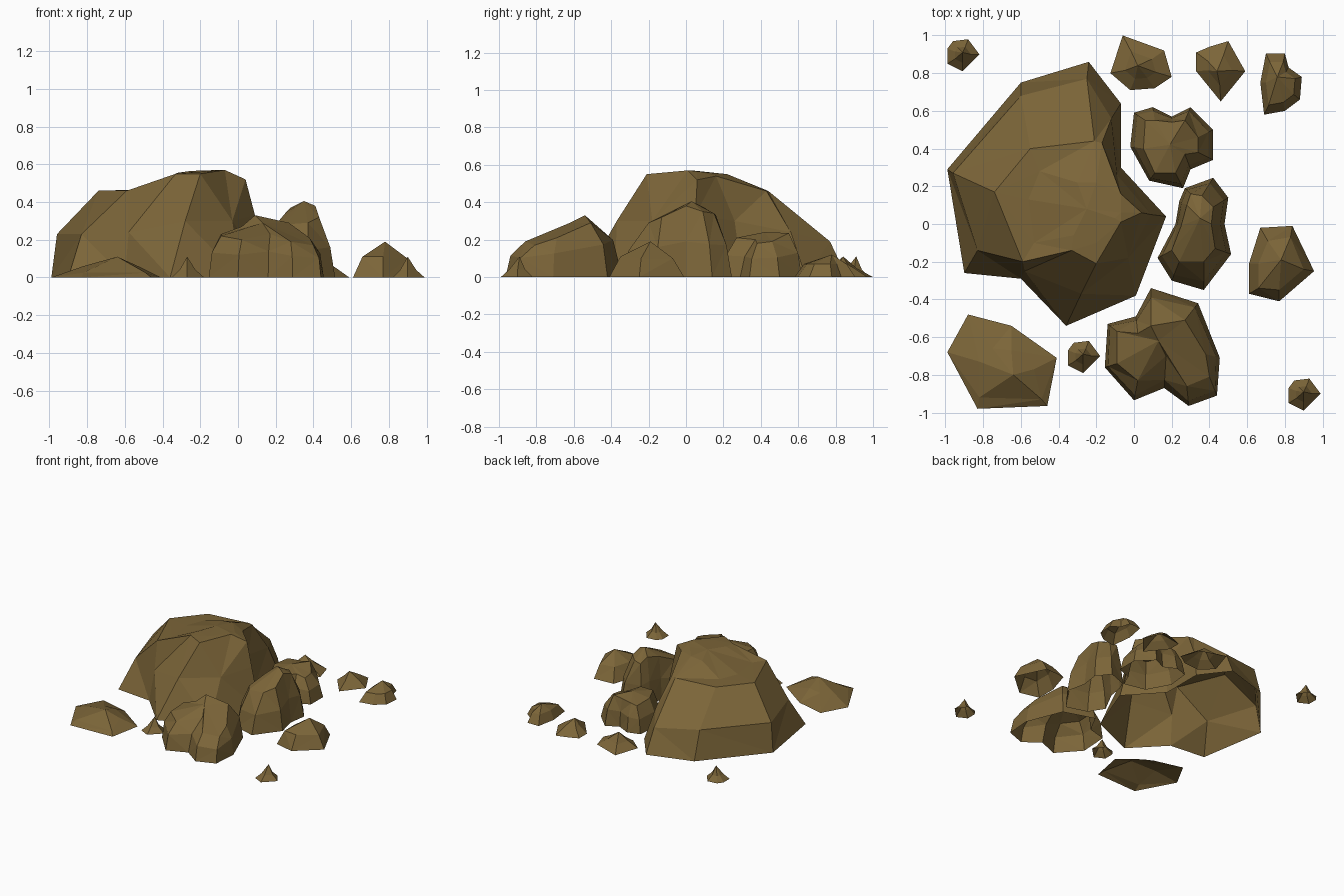
import bpy
import bmesh

stone = bpy.data.materials.new("brown_stone")
stone.diffuse_color = (0.20, 0.13, 0.04, 1)


def rock(name, rings, apex):
    """Loft clockwise rings upward, close with a fan; underside stays open."""
    bm = bmesh.new()
    loops = [[bm.verts.new(p if len(p) == 3 else (*p, 0)) for p in r] for r in rings]
    n = len(loops[0])
    top = bm.verts.new(apex)
    for i in range(n):
        j = (i + 1) % n
        for a, b in zip(loops, loops[1:]):
            bm.faces.new((a[j], a[i], b[i], b[j]))
        bm.faces.new((loops[-1][j], loops[-1][i], top))
    # split warped quads so every facet is flat
    bmesh.ops.triangulate(bm, faces=bm.faces[:])
    mesh = bpy.data.meshes.new(name)
    bm.to_mesh(mesh)
    bm.free()
    mesh.materials.append(stone)
    obj = bpy.data.objects.new(name, mesh)
    bpy.context.collection.objects.link(obj)


def between(base, top, inset, rise):
    """Bulging shoulder ring between a base outline and a top ring."""
    return [(b[0] + (t[0] - b[0]) * inset, b[1] + (t[1] - b[1]) * inset, t[2] * rise)
            for b, t in zip(base, top)]


def shrink(base, centre, factor, z):
    """Copy of an outline pulled towards a centre and raised."""
    return [(centre[0] + (x - centre[0]) * factor,
             centre[1] + (y - centre[1]) * factor, z) for x, y in base]


# Main boulder, with a lower shelf on its left
base = [(-.99, .29), (-.60, .75), (-.24, .86), (-.07, .64), (-.07, .30),
        (.17, .04), (.01, -.38), (-.36, -.54), (-.60, -.29), (-.90, -.26)]
mid = [(-.96, .27, .23), (-.60, .68, .23), (-.25, .77, .19), (-.12, .56, .24), (-.09, .26, .30),
       (.09, .05, .33), (-.03, -.18, .30), (-.28, -.37, .30), (-.58, -.25, .24), (-.83, -.14, .23)]
top = [(-.74, .17, .46), (-.55, .40, .46), (-.21, .44, .46), (-.17, .43, .46), (-.07, .16, .54),
       (.04, .06, .52), (-.07, .01, .57), (-.20, -.21, .55), (-.33, -.14, .55), (-.59, -.20, .46)]
cap = [(-.56, .13, .465), (-.50, .28, .465), (-.30, .22, .54), (-.20, .22, .55), (-.11, .11, .56),
       (-.07, .06, .565), (-.10, .03, .57), (-.20, -.10, .56), (-.32, -.06, .555), (-.53, -.10, .465)]
rock("main_boulder", [base, mid, top, cap], (-.25, .08, .565))

# Front boulder with a notch in its front
base = [(-.14, -.53), (.01, -.49), (.09, -.34), (.34, -.42), (.455, -.71),
        (.44, -.91), (.29, -.965), (.16, -.87), (.0, -.935), (-.155, -.76)]
top = [(-.09, -.57, .23), (.02, -.58, .27), (.09, -.54, .33), (.27, -.51, .29), (.38, -.69, .21),
       (.40, -.81, .17), (.28, -.86, .19), (.17, -.70, .23), (.02, -.83, .20), (-.09, -.74, .22)]
rock("front_boulder", [base, between(base, top, .25, .6), top], (.13, -.62, .29))

# Tall boulder on the right of the main one
base = [(.27, .19), (.42, .245), (.50, .14), (.48, .0), (.515, -.16),
        (.37, -.35), (.20, -.30), (.125, -.18), (.22, .0), (.24, .12)]
top = [(.30, .16, .33), (.36, .15, .34), (.42, .09, .35), (.41, .0, .38), (.43, -.13, .32),
       (.37, -.20, .29), (.24, -.20, .28), (.20, -.14, .28), (.25, -.01, .34), (.28, .10, .37)]
rock("tall_boulder", [base, between(base, top, .3, .5), top], (.35, .03, .405))

# Rear boulder
base = [(.0, .59), (.10, .62), (.20, .57), (.30, .62), (.42, .50),
        (.42, .34), (.30, .29), (.26, .19), (.08, .23), (-.02, .41)]
top = [(.06, .55, .20), (.11, .55, .21), (.20, .54, .22), (.27, .55, .235), (.34, .46, .19),
       (.34, .38, .18), (.27, .37, .20), (.22, .27, .21), (.11, .27, .21), (.05, .40, .21)]
rock("rear_boulder", [base, between(base, top, .3, .55), top], (.19, .42, .24))

# Flat slab at the front left
base = [(-.99, -.68), (-.88, -.48), (-.65, -.54), (-.41, -.71), (-.46, -.965), (-.83, -.98)]
ring = [(-.82, -.73, .06), (-.75, -.66, .06), (-.65, -.67, .07), (-.53, -.77, .06),
        (-.49, -.93, .025), (-.82, -.92, .025)]
rock("flat_slab", [base, ring], (-.64, -.80, .11))

# Side stone on the right
base = [(.61, -.21), (.67, -.02), (.84, -.01), (.955, -.25), (.77, -.41), (.61, -.37)]
ring = [(.66, -.21, .11), (.71, -.09, .10), (.83, -.07, .10), (.90, -.24, .10),
        (.77, -.35, .11), (.66, -.34, .11)]
rock("side_stone", [base, ring], (.78, -.19, .19))

# Low stones along the back
base = [(-.06, 1.0), (.16, .92), (.20, .78), (.11, .72), (-.02, .71), (-.125, .80)]
rock("back_stone_left", [base, shrink(base, (.03, .83), .5, .045)], (.02, .84, .11))
base = [(.33, .91), (.40, .94), (.50, .97), (.59, .81), (.46, .65), (.33, .81)]
rock("back_stone_middle", [base, shrink(base, (.45, .82), .5, .05)], (.44, .81, .10))
base = [(.70, .905), (.80, .905), (.82, .83), (.89, .78), (.88, .66), (.80, .60), (.69, .58), (.67, .75)]
rock("back_stone_right", [base, shrink(base, (.77, .75), .7, .07)], (.76, .78, .12))

# Three identical pebbles
outline = [(-.08, .03), (-.05, .07), (.03, .08), (.09, .0), (.0, -.09), (-.08, -.05)]
for k, (px, py) in enumerate([(-.91, .90), (-.27, -.70), (.90, -.90)], 1):
    base = [(px + x, py + y) for x, y in outline]
    rock(f"pebble_{k}", [base, shrink(base, (px, py), .5, .04)], (px, py + .01, .11))
